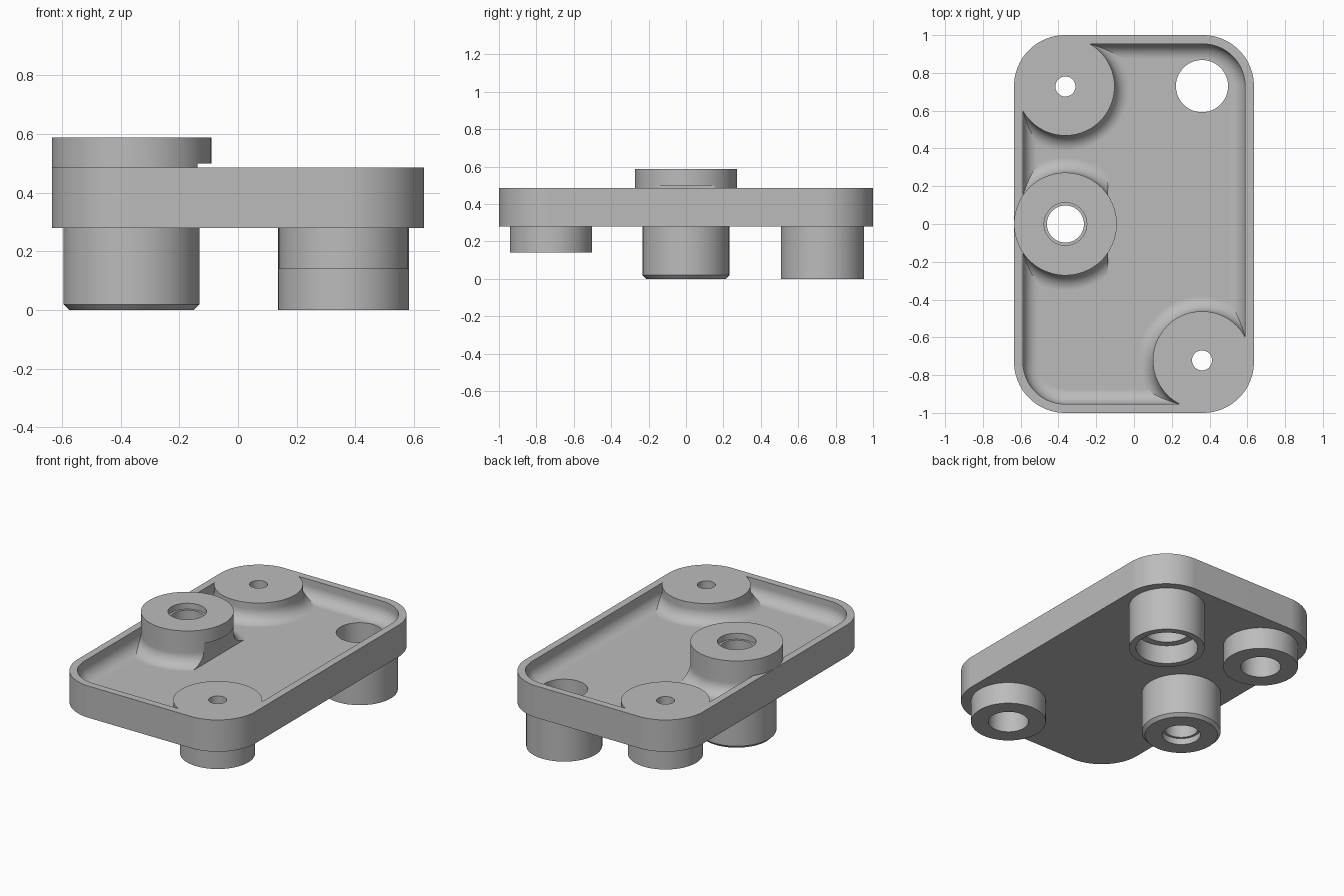
import bpy, bmesh, math
from mathutils import Vector

cube = bpy.data.objects.get("Cube")
if cube:
    bpy.data.objects.remove(cube, do_unlink=True)

SEGMENTS = 96
BASE, FLOOR, RIM, CAP = 0.28, 0.365, 0.485, 0.588   # main heights
FILLET, WALL, CORNER = 0.08, 0.047, 0.27
HALF = (0.635 - CORNER, 1 - CORNER)                 # corner arc centres
LEFT_POST, BACK_POST = (-0.363, 0), (-0.363, 0.728)
FRONT_POST, SLEEVE = (0.36, -0.722), (0.36, 0.73)

grey = bpy.data.materials.new("matte_grey")
grey.use_nodes = True
grey.diffuse_color = (0.5, 0.5, 0.5, 1)
grey.node_tree.nodes["Principled BSDF"].inputs["Base Color"].default_value = (0.5, 0.5, 0.5, 1)


def loft(name, profile, centre=(0, 0), half=(0, 0)):
    """Stack rounded-rectangle rings (circles when half is zero) of (radius, z)."""
    bm = bmesh.new()
    rings = []
    for r, z in profile:
        ring = []
        for i in range(SEGMENTS):
            a = math.tau * (i + 0.5) / SEGMENTS
            c, s = math.cos(a), math.sin(a)
            ring.append(bm.verts.new((centre[0] + math.copysign(half[0], c) + r * c,
                                      centre[1] + math.copysign(half[1], s) + r * s, z)))
        rings.append(ring)
    for low, high in zip(rings, rings[1:]):
        for i in range(SEGMENTS):
            j = (i + 1) % SEGMENTS
            bm.faces.new((low[i], low[j], high[j], high[i]))
    bm.faces.new(rings[0][::-1])
    bm.faces.new(rings[-1])
    return finish(name, bm)


def block(name, low, high):
    bm = bmesh.new()
    bmesh.ops.create_cube(bm, size=1)
    low, high = Vector(low), Vector(high)
    bmesh.ops.scale(bm, vec=high - low, verts=bm.verts)
    bmesh.ops.translate(bm, vec=(low + high) / 2, verts=bm.verts)
    return finish(name, bm)


def finish(name, bm):
    bmesh.ops.recalc_face_normals(bm, faces=bm.faces)
    mesh = bpy.data.meshes.new(name)
    bm.to_mesh(mesh)
    bm.free()
    mesh.materials.append(grey)
    obj = bpy.data.objects.new(name, mesh)
    bpy.context.collection.objects.link(obj)
    return obj


def combine(target, tool, operation):
    """Apply a boolean and discard the tool."""
    mod = target.modifiers.new("boolean", "BOOLEAN")
    mod.operation, mod.solver, mod.object = operation, "EXACT", tool
    bpy.context.view_layer.objects.active = target
    bpy.ops.object.modifier_apply(modifier=mod.name)
    bpy.data.objects.remove(tool, do_unlink=True)


def notch():
    """Flat relief under the overhanging cap of the left post."""
    return block("notch_cutter", (-0.138, -0.5, 0.2), (0.2, 0.5, 0.5))


def arc(steps=10):
    """Fillet offsets: (distance out from the wall, height above the floor)."""
    for i in range(steps + 1):
        a = math.pi / 2 * i / steps
        yield FILLET * (1 - math.sin(a)), FILLET * (1 - math.cos(a))


# Pocket volume with a filleted floor edge
inner = CORNER - WALL
pocket = loft("pocket_cutter", [(inner - d, FLOOR + h) for d, h in arc()] + [(inner, 0.55)],
              half=HALF)

# Flared posts are kept out of the pocket volume
for centre, radius in ((BACK_POST, 0.26), (FRONT_POST, 0.26), (LEFT_POST, 0.272)):
    flare = loft("flared_post", [(radius + FILLET, 0.3)]
                 + [(radius + d, FLOOR + h) for d, h in arc()] + [(radius, 0.62)], centre)
    if centre == LEFT_POST:
        combine(flare, notch(), "DIFFERENCE")
    combine(pocket, flare, "DIFFERENCE")

# Tray
body = loft("tray_body", [(CORNER, BASE), (CORNER, RIM)], half=HALF)
combine(body, pocket, "DIFFERENCE")

# Raised cap on the left post
cap = loft("post_cap", [(0.272, RIM), (0.272, CAP)], LEFT_POST)
combine(cap, notch(), "DIFFERENCE")
combine(body, cap, "UNION")

# Feet under the tray
for centre, profile in (
        (BACK_POST, [(0.22, 0.14), (0.22, 0.32)]),
        (FRONT_POST, [(0.22, 0.14), (0.22, 0.32)]),
        (SLEEVE, [(0.223, 0), (0.223, 0.32)]),
        (LEFT_POST, [(0.213, 0), (0.232, 0.019), (0.232, 0.32)])):
    combine(body, loft("foot", profile, centre), "UNION")

# Stepped bores
for centre, profile in (
        (BACK_POST, [(0.118, -0.1), (0.118, 0.38), (0.053, 0.38), (0.053, 0.7)]),
        (FRONT_POST, [(0.118, -0.1), (0.118, 0.38), (0.053, 0.38), (0.053, 0.7)]),
        (SLEEVE, [(0.182, -0.1), (0.182, 0.12), (0.138, 0.12), (0.138, 0.7)]),
        (LEFT_POST, [(0.113, -0.1), (0.113, 0.04), (0.098, 0.04),
                     (0.098, 0.55), (0.113, 0.55), (0.113, 0.7)])):
    combine(body, loft("bore_cutter", profile, centre), "DIFFERENCE")

# Smooth curved walls, crisp edges, flat large faces
bpy.ops.object.select_all(action="DESELECT")
body.select_set(True)
bpy.context.view_layer.objects.active = body
bpy.ops.object.shade_smooth_by_angle(angle=math.radians(30))
weighted = body.modifiers.new("weighted_normals", "WEIGHTED_NORMAL")
weighted.keep_sharp = True
